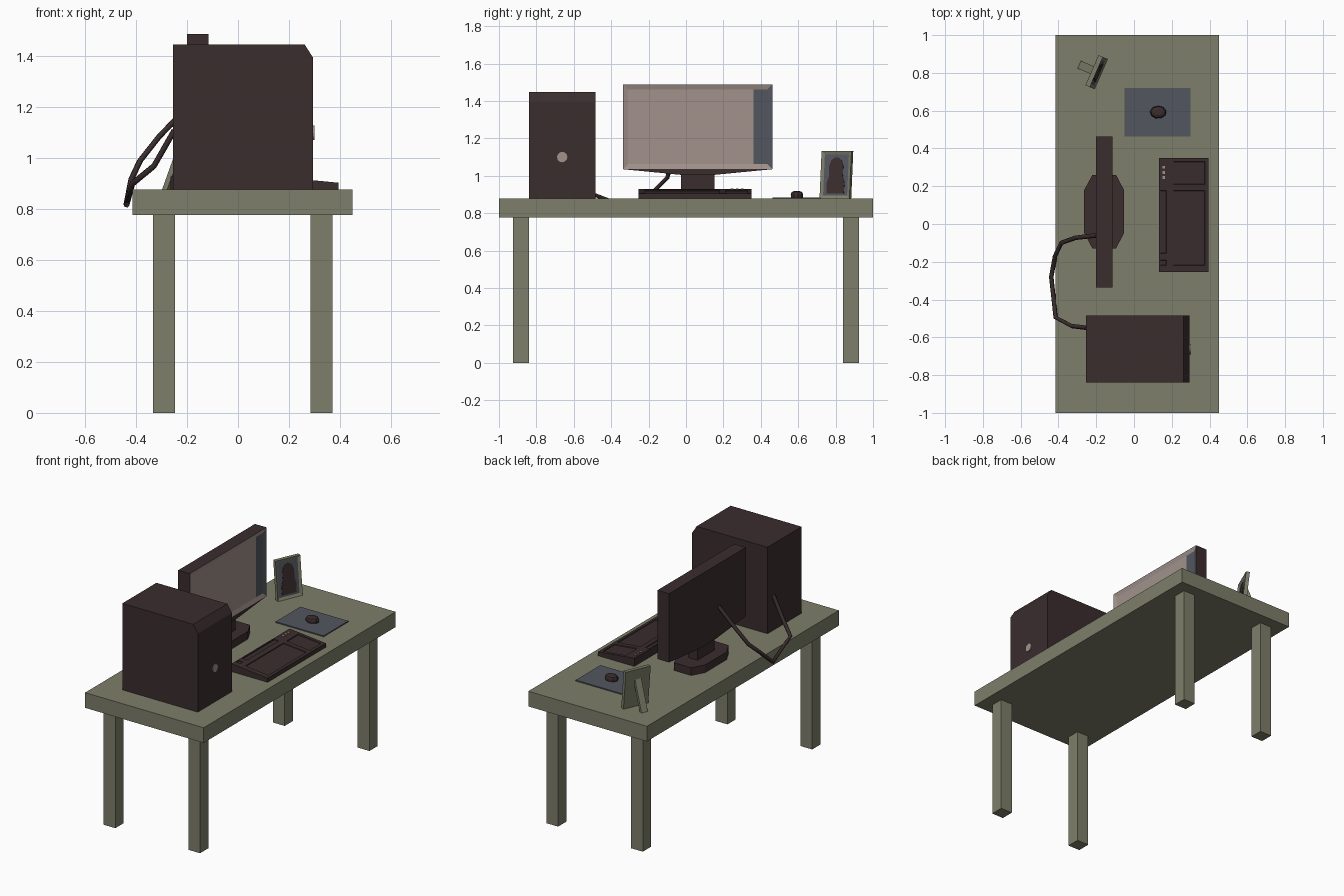
import bpy, bmesh, math
from mathutils import Vector, Matrix

if "Cube" in bpy.data.objects:
    bpy.data.objects.remove(bpy.data.objects["Cube"])


def mat(name, rgb):
    m = bpy.data.materials.new(name)
    m.diffuse_color = (*rgb, 1)
    m.use_nodes = True
    m.node_tree.nodes["Principled BSDF"].inputs["Base Color"].default_value = m.diffuse_color
    return m


OLIVE = mat("olive_wood", (0.205, 0.21, 0.142))
DARK = mat("dark_brown_plastic", (0.043, 0.026, 0.027))
SLATE = mat("slate_blue", (0.085, 0.094, 0.112))
PALE = mat("pale_screen", (0.36, 0.29, 0.265))


def finish(name, bm, *mats):
    me = bpy.data.meshes.new(name)
    bm.to_mesh(me)
    bm.free()
    for m in mats:
        me.materials.append(m)
    ob = bpy.data.objects.new(name, me)
    bpy.context.collection.objects.link(ob)
    return ob


def prism(pts, t0, t1, place):
    """Extrude a 2D outline from t0 to t1; place maps (a, b, t) to xyz."""
    bm = bmesh.new()
    n = len(pts)
    lo = [bm.verts.new(place(a, b, t0)) for a, b in pts]
    hi = [bm.verts.new(place(a, b, t1)) for a, b in pts]
    bm.faces.new(lo)
    bm.faces.new(hi)
    for i in range(n):
        j = (i + 1) % n
        bm.faces.new((lo[i], lo[j], hi[j], hi[i]))
    bmesh.ops.recalc_face_normals(bm, faces=bm.faces)
    return bm


def along_x(a, b, t): return (t, a, b)
def along_y(a, b, t): return (a, t, b)
def along_z(a, b, t): return (a, b, t)


def rect(a0, a1, b0, b1):
    return [(a0, b0), (a1, b0), (a1, b1), (a0, b1)]


def box(name, x0, x1, y0, y1, z0, z1, m):
    return finish(name, prism(rect(x0, x1, y0, y1), z0, z1, along_z), m)


def cut(bm, co, no, faces=None):
    faces = list(faces or bm.faces)
    geom = set(faces)
    for f in faces:
        geom.update(f.edges)
        geom.update(f.verts)
    bmesh.ops.bisect_plane(bm, geom=list(geom), plane_co=co, plane_no=no)


T = 0.877  # table surface height

# Table
box("table_top", -0.415, 0.45, -1, 1, 0.777, T, OLIVE)
for sx, x in (("back", -0.29), ("front", 0.328)):
    for sy, y in (("left", -0.882), ("right", 0.882)):
        box(f"{sx}_{sy}_leg", x - 0.043, x + 0.043, y - 0.043, y + 0.043, 0, 0.777, OLIVE)

# Computer tower with chamfered front top edge
case = [(-0.255, T), (0.295, T), (0.295, 1.395), (0.262, 1.447), (-0.255, 1.447)]
finish("tower_case", prism(case, -0.84, -0.485, along_y), DARK)
ring = [(-0.662 + 0.028 * math.cos(i * math.pi / 6), 1.1 + 0.028 * math.sin(i * math.pi / 6))
        for i in range(12)]
finish("power_button", prism(ring, 0.29, 0.301, along_x), PALE)

# Monitor panel with tapered chin and sunken screen
panel = [(-0.337, 1.035), (-0.03, 1.005), (0.155, 1.005), (0.462, 1.035),
         (0.462, 1.488), (-0.337, 1.488)]
bm = prism(panel, -0.2, -0.115, along_x)
cut(bm, (0, 0, 1.035), (0, 0, 1))
front = max((f for f in bm.faces if f.normal.x > 0.9), key=lambda f: f.calc_area())
bmesh.ops.inset_individual(bm, faces=[front], thickness=0.039, depth=-0.008)
cut(bm, (0, 0.362, 0), (0, 1, 0), [front])
for f in bm.faces:
    c = f.calc_center_median()
    if f.normal.x > 0.9 and c.x < -0.118:
        f.material_index = 2 if c.y > 0.362 else 1
finish("monitor", bm, DARK, PALE, SLATE)
box("monitor_neck", -0.19, -0.125, -0.027, 0.152, 0.92, 1.01, DARK)
base = [(-0.22, -0.13), (-0.095, -0.13), (-0.052, -0.045), (-0.052, 0.178),
        (-0.095, 0.26), (-0.22, 0.26), (-0.265, 0.178), (-0.265, -0.045)]
finish("monitor_base", prism(base, T, 0.928, along_z), DARK)

# Wedge keyboard with sunken key fields
wedge = [(0.132, T), (0.395, T), (0.395, 0.904), (0.132, 0.93)]
bm = prism(wedge, -0.255, 0.35, along_y)
fields = [(0.14, 0.172, -0.155, 0.178), (0.14, 0.172, -0.22, -0.19),
          (0.208, 0.375, -0.22, 0.178), (0.208, 0.375, 0.21, 0.33)]
for x in sorted({v for f in fields for v in f[:2]}):
    cut(bm, (x, 0, 0), (1, 0, 0))
for y in sorted({v for f in fields for v in f[2:]}):
    cut(bm, (0, y, 0), (0, 1, 0))
bm.normal_update()
keys = []
for f in bm.faces:
    c = f.calc_center_median()
    if f.normal.z > 0.9 and any(a < c.x < b and d < c.y < e for a, b, d, e in fields):
        keys.append(f)
bmesh.ops.inset_region(bm, faces=keys, thickness=0.002, depth=-0.005, use_even_offset=True)
finish("keyboard", bm, DARK)
for i, y in enumerate((0.3, 0.273, 0.246)):
    box(f"keyboard_light_{i + 1}", 0.15, 0.165, y - 0.007, y + 0.007, 0.922, 0.931, PALE)

# Mouse pad and mouse
box("mouse_pad", -0.05, 0.3, 0.463, 0.72, T, 0.884, SLATE)
bm = bmesh.new()
rows = []
for s, z in ((0.95, 0.884), (1, 0.9), (0.86, 0.912), (0.5, 0.918)):
    rows.append([bm.verts.new((0.128 + 0.044 * s * math.cos(a), 0.592 + 0.034 * s * math.sin(a), z))
                 for a in (math.tau * (i + 0.3) / 9 for i in range(9))])
for lo, hi in zip(rows, rows[1:]):
    for i in range(9):
        j = (i + 1) % 9
        bm.faces.new((lo[i], lo[j], hi[j], hi[i]))
bm.faces.new(rows[-1])
bm.faces.new(rows[0][::-1])
finish("mouse", bm, DARK)

# Leaning photo frame, turned towards the seat
N, W = Vector((0.917, -0.4, 0)), Vector((0.4, 0.917, 0))
C = Vector((-0.198, 0.804, T))


def leaning(w, h, d):
    return C + N * (d - 0.108 * h) + W * w + Vector((0, 0, h))


def upright(d, h, w):
    return C + N * d + W * w + Vector((0, 0, h))


bm = prism(rect(-0.087, 0.087, 0, 0.255), 0.001, 0.026, leaning)
face = max(bm.faces, key=lambda f: f.normal.dot(N) * f.calc_area())
bmesh.ops.inset_individual(bm, faces=[face], thickness=0.024, depth=-0.007)
face.material_index = 1
finish("photo_frame", bm, OLIVE, SLATE)
half = [(0.05, 0.028), (0.052, 0.085), (0.04, 0.12), (0.041, 0.175), (0.03, 0.205), (0.012, 0.22)]
figure = half + [(-w, h) for w, h in reversed(half)]
finish("photo_silhouette", prism(figure, 0.018, 0.021, leaning), DARK)
strut = [(-0.1, 0), (-0.078, 0), (-0.012, 0.17), (-0.026, 0.19)]
finish("photo_frame_stand", prism(strut, -0.022, 0.022, upright), OLIVE)

# Cable hanging behind the desk from monitor to tower
path = [(-0.195, -0.06, 1.205), (-0.31, -0.073, 1.085), (-0.385, -0.1, 0.99), (-0.418, -0.17, 0.92),
        (-0.438, -0.28, 0.818), (-0.415, -0.495, 0.9), (-0.33, -0.54, 0.97), (-0.25, -0.55, 1.11)]
cu = bpy.data.curves.new("cable", "CURVE")
cu.dimensions = "3D"
cu.bevel_depth = 0.012
cu.bevel_resolution = 1
cu.use_fill_caps = True
sp = cu.splines.new("POLY")
sp.points.add(len(path) - 1)
for p, co in zip(sp.points, path):
    p.co = (*co, 1)
cu.materials.append(DARK)
bpy.context.collection.objects.link(bpy.data.objects.new("cable", cu))
